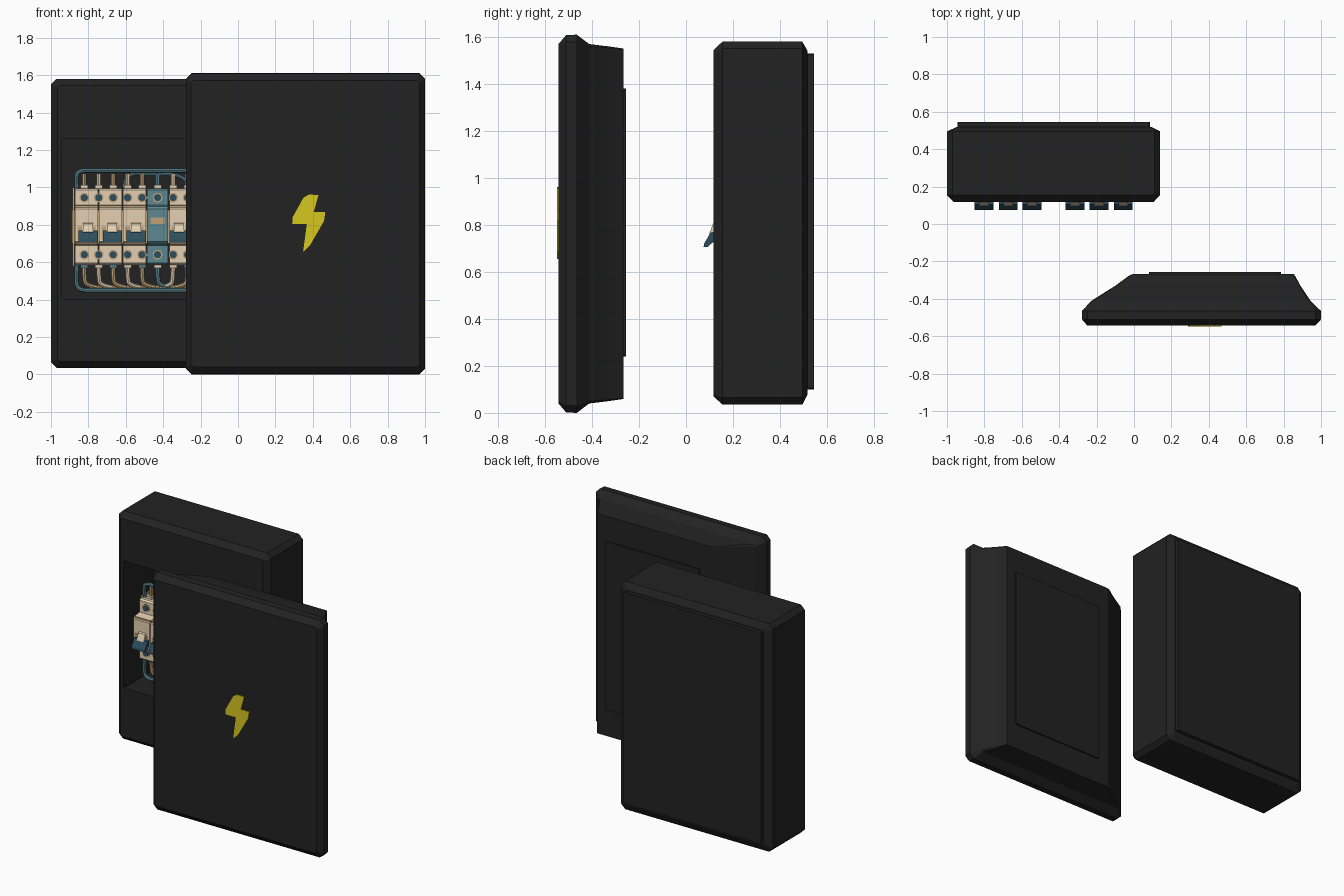
import bpy, bmesh, math
from mathutils import Matrix

if "Cube" in bpy.data.objects:
    bpy.data.objects.remove(bpy.data.objects["Cube"])


def mat(name, r, g, b):
    m = bpy.data.materials.new(name)
    m.diffuse_color = (r, g, b, 1)
    m.use_nodes = True
    m.node_tree.nodes["Principled BSDF"].inputs["Base Color"].default_value = m.diffuse_color
    return m


CHARCOAL = mat("charcoal", 0.016, 0.016, 0.016)
CREAM = mat("cream plastic", 0.78, 0.63, 0.44)
TAN = mat("tan copper", 0.52, 0.36, 0.19)
TEAL = mat("teal", 0.11, 0.25, 0.29)
NAVY = mat("dark blue", 0.025, 0.075, 0.11)
YELLOW = mat("yellow", 0.68, 0.57, 0.015)


def finish(bm, name, material):
    bmesh.ops.recalc_face_normals(bm, faces=bm.faces[:])
    me = bpy.data.meshes.new(name)
    bm.to_mesh(me)
    bm.free()
    me.materials.append(material)
    ob = bpy.data.objects.new(name, me)
    bpy.context.collection.objects.link(ob)
    return ob


def loft(name, rings, material):
    """Skin corner-cut rectangles (y, x0, x1, z0, z1, cut) and cap both ends."""
    bm = bmesh.new()
    loops = []
    for y, a, b, c, d, k in rings:
        pts = [(a + k, c), (b - k, c), (b, c + k), (b, d - k),
               (b - k, d), (a + k, d), (a, d - k), (a, c + k)]
        loops.append([bm.verts.new((x, y, z)) for x, z in pts])
    for p, q in zip(loops, loops[1:]):
        for i in range(8):
            j = (i + 1) % 8
            bm.faces.new((p[i], p[j], q[j], q[i]))
    bm.faces.new(loops[0])
    bm.faces.new(loops[-1])
    return finish(bm, name, material)


def prism(name, pts, axis, lo, hi, material):
    """Extrude an outline along x (points are y,z) or y (points are x,z)."""
    bm = bmesh.new()
    place = (lambda p, t: (t, p[0], p[1])) if axis == 'x' else (lambda p, t: (p[0], t, p[1]))
    f = bm.faces.new([bm.verts.new(place(p, lo)) for p in pts])
    ext = bmesh.ops.extrude_face_region(bm, geom=[f])['geom']
    off = (hi - lo, 0, 0) if axis == 'x' else (0, hi - lo, 0)
    bmesh.ops.translate(bm, vec=off, verts=[v for v in ext if isinstance(v, bmesh.types.BMVert)])
    return finish(bm, name, material)


def block(name, x0, x1, y0, y1, z0, z1, material):
    return prism(name, [(x0, z0), (x1, z0), (x1, z1), (x0, z1)], 'y', y0, y1, material)


def disc(name, x, y, z, r, depth, material):
    bm = bmesh.new()
    m = Matrix.Translation((x, y, z)) @ Matrix.Rotation(math.pi / 2, 4, 'X')
    bmesh.ops.create_cone(bm, cap_ends=True, segments=14, radius1=r, radius2=r, depth=depth, matrix=m)
    return finish(bm, name, material)


def wire(name, pts, r, material):
    cu = bpy.data.curves.new(name, 'CURVE')
    cu.dimensions = '3D'
    cu.bevel_depth, cu.bevel_resolution, cu.resolution_u = r, 2, 5
    cu.use_fill_caps = True
    s = cu.splines.new('NURBS')
    s.points.add(len(pts) - 1)
    for p, co in zip(s.points, pts):
        p.co = (*co, 1)
    s.order_u, s.use_endpoint_u = 3, True
    cu.materials.append(material)
    ob = bpy.data.objects.new(name, cu)
    bpy.context.collection.objects.link(ob)
    bpy.ops.object.select_all(action='DESELECT')
    ob.select_set(True)
    bpy.context.view_layer.objects.active = ob
    bpy.ops.object.convert(target='MESH')
    bpy.ops.object.shade_smooth_by_angle()


# Cabinet: back plate, chamfered shell and open front recess
loft("cabinet", [
    (0.545, -0.945, 0.085, 0.10, 1.53, 0.005),
    (0.518, -0.945, 0.085, 0.10, 1.53, 0.005),
    (0.518, -0.95, 0.095, 0.08, 1.54, 0.01),
    (0.495, -1.0, 0.14, 0.035, 1.58, 0.03),
    (0.155, -1.0, 0.14, 0.035, 1.58, 0.03),
    (0.118, -0.965, 0.105, 0.07, 1.545, 0.01),
    (0.118, -0.94, 0.08, 0.40, 1.26, 0.004),
    (0.44, -0.94, 0.08, 0.40, 1.26, 0.004)], CHARCOAL)

# Detached door: chamfered front, undercut rim, sloped back with raised panel
loft("door", [
    (-0.543, -0.25, 0.97, 0.04, 1.57, 0.012),
    (-0.51, -0.278, 1.0, 0.002, 1.608, 0.03),
    (-0.465, -0.278, 1.0, 0.0, 1.61, 0.03),
    (-0.412, -0.23, 0.945, 0.04, 1.57, 0.01),
    (-0.33, -0.10, 0.89, 0.05, 1.56, 0.006),
    (-0.275, -0.025, 0.86, 0.058, 1.552, 0.004),
    (-0.266, 0.0, 0.855, 0.06, 1.55, 0.004),
    (-0.266, 0.08, 0.785, 0.24, 1.38, 0.004),
    (-0.256, 0.08, 0.785, 0.24, 1.38, 0.004)], CHARCOAL)

# Hazard bolt plate on the door
prism("bolt_sign", [(0.35, 0.945), (0.38, 0.962), (0.43, 0.958), (0.405, 0.868),
                    (0.467, 0.868), (0.46, 0.82), (0.385, 0.69), (0.348, 0.655),
                    (0.368, 0.805), (0.29, 0.805), (0.292, 0.84)],
      'y', -0.549, -0.541, YELLOW)

# Breaker bank, laid out about its own centre line
CX = -0.43
PROFILE = [(0.41, 0.585), (0.20, 0.585), (0.19, 0.595), (0.19, 0.688), (0.135, 0.70),
           (0.125, 0.71), (0.125, 0.885), (0.135, 0.898), (0.19, 0.905), (0.19, 0.985),
           (0.20, 0.995), (0.41, 0.995)]
block("mounting_rail", CX - 0.46, CX + 0.46, 0.40, 0.441, 0.70, 0.88, TAN)
prism("main_switch", PROFILE, 'x', CX - 0.057, CX + 0.057, TEAL)
block("main_switch_label", CX - 0.038, CX + 0.038, 0.118, 0.126, 0.805, 0.84, TAN)

for side in (-1, 1):
    block("end_stop", *sorted((CX + side * 0.444, CX + side * 0.455)), 0.22, 0.40, 0.58, 1.0, TAN)
    for i in range(3):
        c = CX + side * (0.124 + 0.128 * i)
        prism("breaker", PROFILE, 'x', c - 0.061, c + 0.061, CREAM)
        # Seams above and below the raised nose, and the lever slot
        for z in (0.700, 0.896):
            block("breaker_seam", c - 0.061, c + 0.061, 0.128, 0.136, z - 0.004, z + 0.006, TAN)
        for s in (-1, 1):
            x = c + s * 0.036
            block("lever_slot", x - 0.013, x + 0.013, 0.121, 0.126, 0.72, 0.79, TAN)
    # Tilted levers with a narrower pivot stem
    for h in (0.115, 0.243, 0.372):
        c = CX + side * h
        prism("lever", [(0.124, 0.77), (0.105, 0.768), (0.077, 0.72), (0.075, 0.706),
                        (0.092, 0.706), (0.124, 0.735)], 'x', c - 0.05, c + 0.05, NAVY)
        prism("lever_stem", [(0.125, 0.81), (0.115, 0.805), (0.098, 0.76), (0.124, 0.75)],
              'x', c - 0.026, c + 0.026, CREAM)

# Terminal screws and lead wires at each pole
poles = [0.0] + [s * (0.083 + 0.0772 * i) for s in (-1, 1) for i in range(5)]
for n, p in enumerate(poles):
    x = CX + p
    for z in (0.945, 0.64):
        disc("terminal_rim", x, 0.188, z, 0.026, 0.008, TAN)
        disc("terminal_screw", x, 0.184, z, 0.019, 0.006, NAVY)
    block("upper_clamp", x - 0.02, x + 0.02, 0.22, 0.27, 0.99, 1.012, CREAM)
    wire("upper_lead", [(x, 0.245, 0.99), (x, 0.245, 1.04), (x, 0.245, 1.075)], 0.013,
         TEAL if p == 0 else (CREAM, TAN)[n % 2])
    d = 1 if p <= 0 else -1
    block("lower_clamp", x - 0.02, x + 0.02, 0.22, 0.27, 0.568, 0.59, TEAL if n % 2 else CREAM)
    wire("lower_lead", [(x, 0.245, 0.59), (x, 0.245, 0.51), (x + d * 0.012, 0.25, 0.475),
                        (x + d * 0.07, 0.26, 0.465)], 0.013,
         TEAL if p == 0 else (CREAM, TAN)[n % 2])

# Teal supply loops around the top and bottom of the bank
for name, z0, z1, r in (("upper_loop", 0.98, 1.09, 0.012), ("lower_loop", 0.60, 0.45, 0.012)):
    wire(name, [(CX - 0.43, 0.23, z0), (CX - 0.435, 0.23, (z0 + z1) / 2), (CX - 0.43, 0.23, z1),
                (CX - 0.34, 0.23, z1), (CX, 0.23, z1), (CX + 0.34, 0.23, z1),
                (CX + 0.43, 0.23, z1), (CX + 0.435, 0.23, (z0 + z1) / 2), (CX + 0.43, 0.23, z0)],
         r, TEAL)
wire("inner_loop", [(CX - 0.18, 0.25, 1.0), (CX - 0.17, 0.25, 1.075), (CX - 0.05, 0.25, 1.07),
                    (CX + 0.15, 0.25, 1.07), (CX + 0.17, 0.25, 1.0)], 0.01, TEAL)
wire("bundle_wire", [(CX - 0.33, 0.27, 0.468), (CX, 0.27, 0.468), (CX + 0.33, 0.27, 0.468)],
     0.01, TAN)
